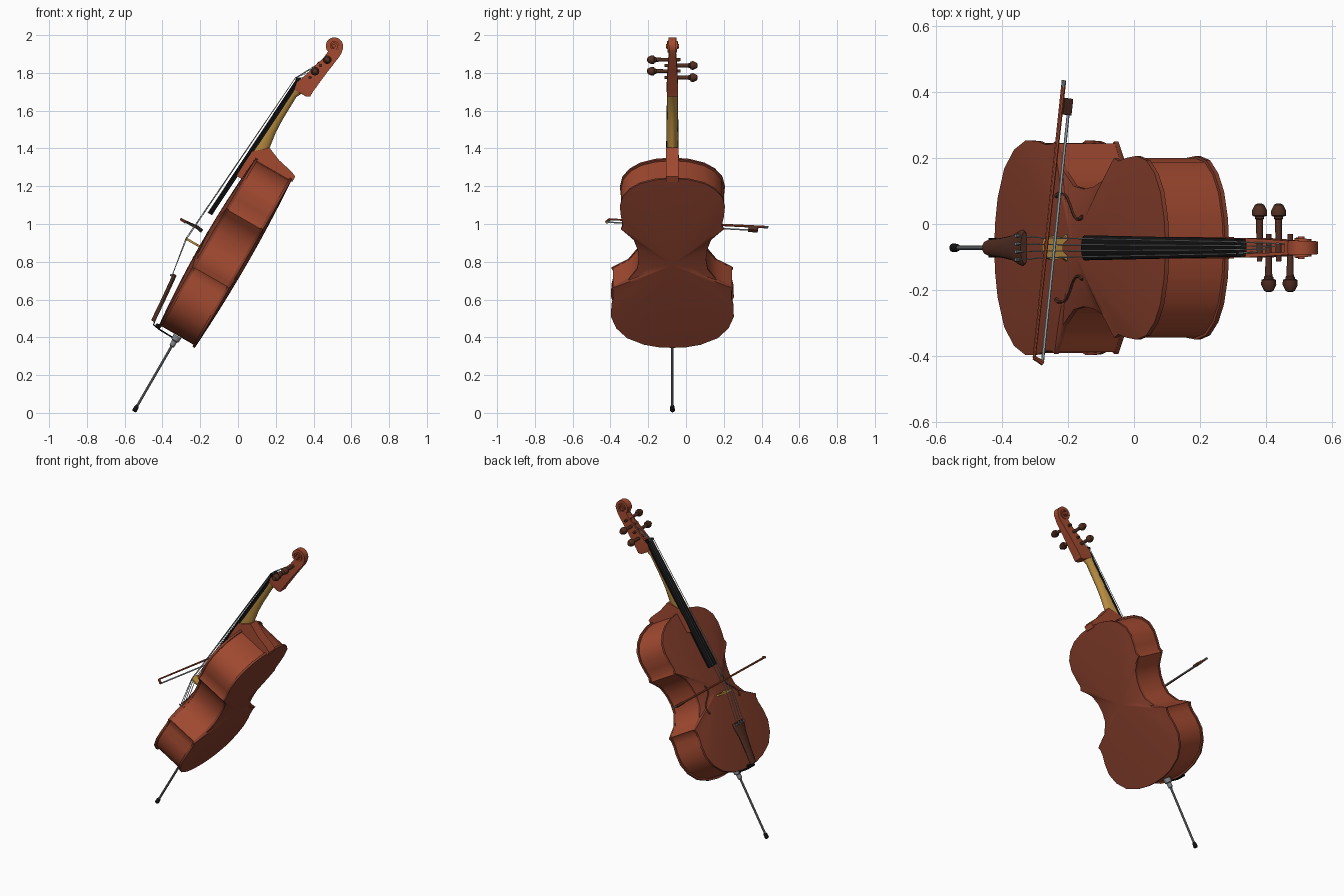
import bpy, bmesh, math
from math import sin, cos, pi
from mathutils import Vector, Matrix
from mathutils.bvhtree import BVHTree

if "Cube" in bpy.data.objects:
    bpy.data.objects.remove(bpy.data.objects["Cube"])

# Local frame: x runs along the instrument, y across, z out of the front plate
LEAN = Matrix.Translation((-0.555, -0.072, 0)) @ Matrix.Rotation(-pi / 3, 4, "Y")
TO_LOCAL = LEAN.inverted()


def material(name, *rgb):
    m = bpy.data.materials.new(name)
    m.use_nodes = True
    m.diffuse_color = (*rgb, 1)
    m.node_tree.nodes["Principled BSDF"].inputs["Base Color"].default_value = (*rgb, 1)
    return m


RIB = material("red brown varnish", 0.36, 0.068, 0.03)
PLATE = material("deep red brown varnish", 0.23, 0.047, 0.024)
BLACK = material("ebony black", 0.006, 0.006, 0.006)
NECK = material("pale maple", 0.51, 0.28, 0.055)
DARK = material("dark brown wood", 0.085, 0.028, 0.016)
METAL = material("grey metal", 0.22, 0.23, 0.25)
STRING = material("string silver", 0.38, 0.4, 0.42)
HAIR = material("bow hair", 0.42, 0.52, 0.55)


def loft(name, rings, mat, angle=35):
    """Skin a row of equal closed rings and cap both ends."""
    bm = bmesh.new()
    rows = [[bm.verts.new(p) for p in ring] for ring in rings]
    n = len(rows[0])
    for a, b in zip(rows, rows[1:]):
        for i in range(n):
            j = (i + 1) % n
            bm.faces.new((a[i], a[j], b[j], b[i]))
    bm.faces.new(rows[0])
    bm.faces.new(rows[-1])
    bmesh.ops.recalc_face_normals(bm, faces=bm.faces)
    mesh = bpy.data.meshes.new(name)
    bm.to_mesh(mesh)
    bm.free()
    mesh.materials.append(mat)
    ob = bpy.data.objects.new(name, mesh)
    ob.matrix_world = LEAN
    bpy.context.collection.objects.link(ob)
    bpy.ops.object.select_all(action="DESELECT")
    ob.select_set(True)
    bpy.context.view_layer.objects.active = ob
    bpy.ops.object.shade_smooth_by_angle(angle=math.radians(angle))
    return ob


def tube(name, pts, radii, mat, n=10):
    """Round bar through points, with one radius or one for each point."""
    pts = [Vector(p) for p in pts]
    if not isinstance(radii, (list, tuple)):
        radii = [radii] * len(pts)
    rings = []
    for i, p in enumerate(pts):
        d = pts[min(i + 1, len(pts) - 1)] - pts[max(i - 1, 0)]
        q = d.to_track_quat("Z", "Y")
        rings.append([p + q @ Vector((cos(a), sin(a), 0)) * radii[i]
                      for a in (2 * pi * k / n for k in range(n))])
    return loft(name, rings, mat)


def side_prism(name, profile, half, mat):
    return loft(name, [[(x, w, z) for x, z in profile] for w in (-half, half)], mat)


# Body outline, one half, mirrored
HALF = [(.461, 0), (.464, .07), (.48, .15), (.52, .24), (.58, .297), (.65, .325),
        (.72, .323), (.77, .312), (.808, .312), (.825, .322), (.85, .28), (.875, .235),
        (.94, .187), (1.0, .178), (1.06, .184), (1.12, .205), (1.155, .24), (1.185, .272),
        (1.21, .262), (1.26, .272), (1.32, .278), (1.38, .265), (1.43, .225),
        (1.465, .17), (1.488, .09), (1.496, 0)]
OUTLINE = HALF + [(x, -y) for x, y in HALF[-2:0:-1]]
MID = 0.98


def ring(k, z):
    return [(MID + (x - MID) * k, y * k, z) for x, y in OUTLINE]


def plate(name, edge, thick, arch):
    rings = [ring(0.96, edge - thick), ring(1, edge - thick), ring(1, edge)]
    rings += [ring(k, edge + arch * (1 - k * k)) for k in (.96, .88, .75, .6, .45, .3, .15, .03)]
    return loft(name, rings, PLATE)


loft("ribs", [ring(0.978, z) for z in (-0.1, 0.1)], RIB)
front = plate("front_plate", 0.113, 0.014, 0.025)
plate("back_plate", -0.11, -0.014, -0.018)

# Sound holes laid on the front plate
tree = BVHTree.FromPolygons([v.co for v in front.data.vertices],
                            [p.vertices for p in front.data.polygons])
for label, side in (("left", 1), ("right", -1)):
    path = []
    for i in range(25):
        a = i / 24
        x = 0.865 + 0.165 * a
        y = 0.155 - 0.06 * a + 0.022 * sin(2 * pi * a)
        hit = tree.ray_cast(Vector((x, side * y, 1)), Vector((0, 0, -1)))[0]
        path.append((x, side * y, hit.z))
    wide = [0.008 if i in (1, 2, 22, 23) else 0.0045 for i in range(25)]
    tube(label + "_sound_hole", path, wide, DARK, 6)

# Neck heel and neck
side_prism("neck_heel", [(1.36, .125), (1.36, .155), (1.513, .146), (1.577, .078),
                         (1.545, .0), (1.525, -.09), (1.512, -.118), (1.48, -.118),
                         (1.48, .1)], 0.033, RIB)


def neck_ring(x, top, back, half):
    return [(x, half * cos(a), top - (top - back) * sin(a))
            for a in (pi * k / 10 for k in range(11))]


loft("neck", [neck_ring(*s) for s in (
    (1.5, .147, .065, .031), (1.577, .143, .076, .03), (1.66, .138, .088, .029),
    (1.737, .133, .091, .028), (1.88, .125, .088, .027), (1.935, .12, .06, .027))], NECK)


# Fingerboard with a rounded top
def board_ring(x, half):
    top = 0.188 - (x - 1.115) * 0.0612
    arch = [(x, half * cos(a), top - 0.012 + 0.012 * sin(a))
            for a in (pi * k / 8 for k in range(9))]
    return [(x, half * .9, top - .026)] + arch + [(x, -half * .9, top - .026)]


loft("fingerboard", [board_ring(1.115, .038), board_ring(1.965, .028)], BLACK, 25)
side_prism("nut", [(1.96, .11), (1.96, .14), (1.972, .14), (1.98, .11)], 0.027, BLACK)


# Hollow peg box, tapering to the scroll
def box_ring(x, back, top, half, dip):
    inner = half * 0.6
    return [(x, -half, back), (x, half, back), (x, half, top), (x, inner, top),
            (x, inner, top - dip), (x, -inner, top - dip), (x, -inner, top), (x, -half, top)]


loft("peg_box", [box_ring(*s) for s in (
    (1.908, .045, .112, .027, .001), (1.92, .026, .118, .029, .001),
    (1.95, .026, .124, .03, .001), (1.982, .022, .111, .029, .001),
    (1.986, .022, .11, .029, .05), (2.075, .012, .084, .025, .045),
    (2.13, .004, .068, .022, .035), (2.134, .004, .067, .022, .001),
    (2.18, -.003, .062, .019, .001), (2.21, -.002, .06, .017, .001))], RIB)

# Scroll: core disc and a coiled band stepping outward
CX, CZ = 2.213, 0.052
tube("scroll_core", [(CX, -.016, CZ), (CX, .016, CZ)], 0.042, RIB, 24)
coil = []
for i in range(49):
    a = i / 48
    ang = -2.2 + a * 4 * pi
    outer = 0.054 - 0.04 * a
    half = 0.018 + 0.014 * a
    coil.append([(CX + r * cos(ang), w, CZ + r * sin(ang)) for r, w in (
        (outer, -half), (outer, half), (outer * .62, half), (outer * .62, -half))])
loft("scroll_coil", coil, RIB)
tube("scroll_eye", [(CX, -.034, CZ), (CX, .034, CZ)], 0.01, RIB, 12)

# Tuning pegs, alternating sides
PEGS = [(2.005, .078, 1), (2.048, .071, -1), (2.089, .06, 1), (2.133, .045, -1)]
for i, (x, z, side) in enumerate(PEGS):
    profile = [(-.042, .008), (.085, .011), (.088, .014), (.094, .014), (.097, .022),
               (.112, .023), (.13, .014), (.134, .006)]
    tube(f"peg_{i + 1}", [(x, side * y, z) for y, r in profile], [r for y, r in profile], DARK, 12)

# Tailpiece, its cord, saddle and fine tuners
def tail_ring(x, z, half):
    return [(x, half * cos(a), z + 0.014 * sin(a)) for a in (pi * k / 8 for k in range(9))] + \
           [(x, -half * .9, z - .008), (x, half * .9, z - .008)]


loft("tailpiece", [tail_ring(*s) for s in (
    (.472, .148, .02), (.5, .151, .026), (.58, .157, .03), (.66, .164, .038),
    (.715, .169, .053), (.735, .171, .055), (.745, .172, .048))], DARK)
for label, y in (("left", .012), ("right", -.012)):
    tube(label + "_tail_cord", [(.49, y, .146), (.458, y, .14), (.452, y, .1), (.45, y * .6, .02)],
         0.004, BLACK, 6)
side_prism("saddle", [(.456, .1), (.456, .13), (.472, .13), (.48, .1)], 0.03, BLACK)

# Bridge with arched feet
arch = [(.04, .125), (.04, .138), (.031, .15), (.037, .185), (.032, .212), (.012, .219)]
gap = [(-.022, .125), (-.022, .14), (-.01, .153), (.01, .153), (.022, .14), (.022, .125)]
outline = arch + [(-y, z) for y, z in reversed(arch)] + gap
loft("bridge", [[(x, y, z) for y, z in outline] for x in (.933, .945)], NECK)

# Strings with tuners at the tail and pegs at the head
for i, (px, pz, side) in enumerate(PEGS):
    k = (i - 1.5) / 1.5
    crown = 0.221 - 0.006 * k * k
    tube(f"string_{i + 1}", [(.725, .036 * k, .184), (.939, .03 * k, crown),
                             (1.966, .018 * k, .143), (px, .012 * k, pz + .008)], 0.002, STRING, 6)
    tube(f"fine_tuner_{i + 1}", [(.728, .036 * k, .165), (.732, .036 * k, .196)], 0.005, METAL, 8)

# End pin
tube("end_pin", [(.03, 0, 0), (.43, 0, 0)], 0.007, METAL)
tube("end_pin_tip", [(.008, 0, 0), (.014, 0, 0), (.038, 0, 0), (.046, 0, 0)],
     [.008, .013, .012, .008], BLACK)
tube("end_pin_collar", [(.405, 0, 0), (.41, 0, 0), (.438, 0, 0), (.442, 0, 0), (.47, 0, 0)],
     [.01, .014, .015, .022, .024], METAL, 14)


# Bow lying across the strings
def world(x, y, z):
    return TO_LOCAL @ Vector((x, y, z))


tip, butt = world(-.302, -.405, 1.025), world(-.214, .415, .984)
hair_a, hair_b = world(-.277, -.42, 1.01), world(-.199, .335, .968)
tube("bow_stick", [tip, butt], [.005, .007], RIB, 8)
tube("bow_head", [tip, tip.lerp(hair_a, .5), hair_a], [.007, .007, .009], RIB, 8)
tube("bow_hair", [hair_a, hair_b], 0.0045, HAIR, 6)
tube("bow_button", [butt, butt + (butt - tip).normalized() * .02], 0.007, METAL, 8)
along = (butt - tip).normalized()
base = tip.lerp(butt, .9)
drop = (hair_b - base) - along * (hair_b - base).dot(along)
across = along.cross(drop).normalized() * .009
loft("bow_frog", [[base + along * d + drop * h + across * s
                   for h, s in ((.1, -1), (.1, 1), (1.2, 1), (1.2, -1))]
                  for d in (0, .05)], DARK)
